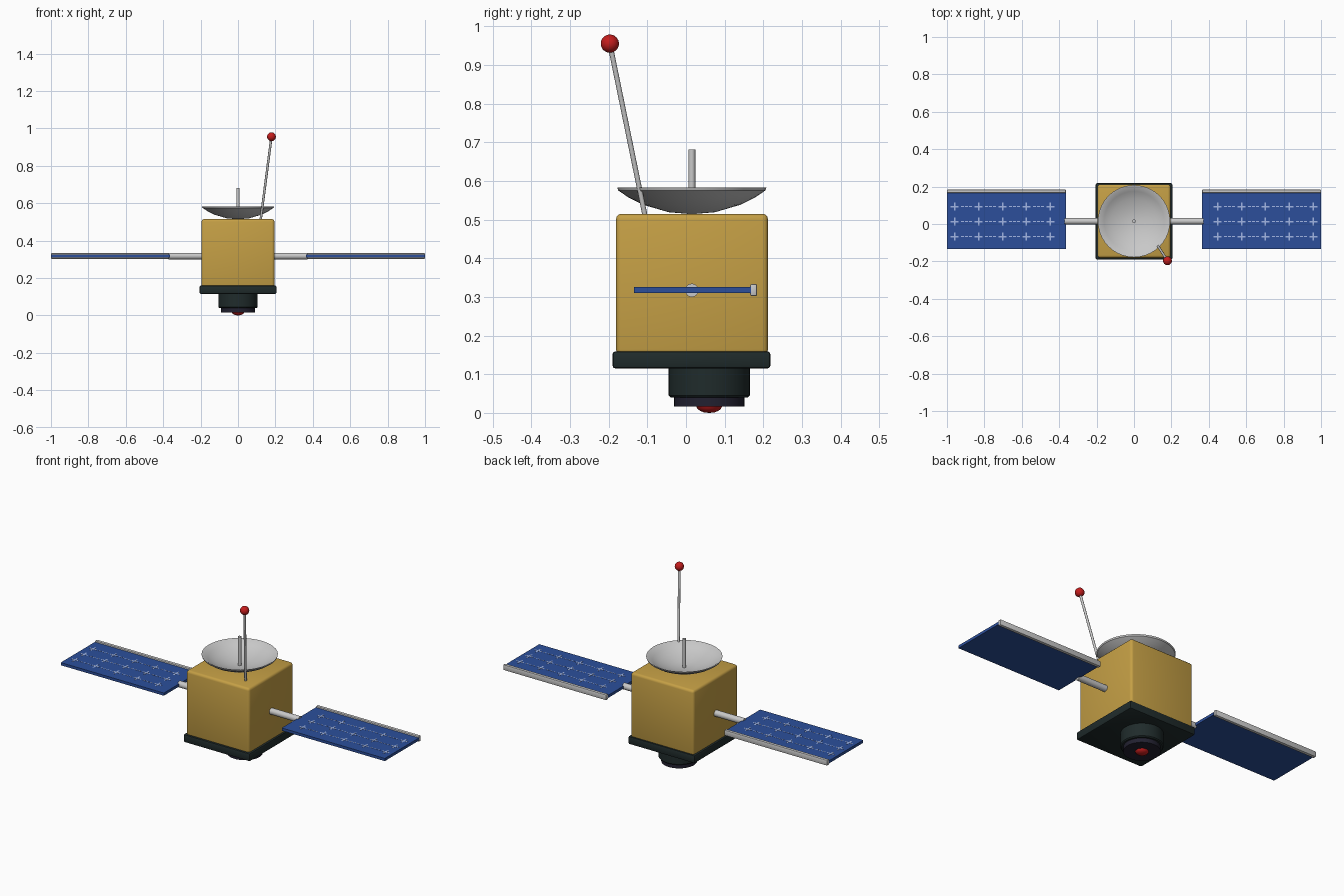
import bpy, bmesh, math
from mathutils import Vector

if "Cube" in bpy.data.objects:
    bpy.data.objects.remove(bpy.data.objects["Cube"])

CY = 0.015  # centre line of body, dish and arms
WING_Z = 0.317


def material(name, rgb):
    m = bpy.data.materials.new(name)
    m.diffuse_color = (*rgb, 1)
    m.use_nodes = True
    m.node_tree.nodes["Principled BSDF"].inputs["Base Color"].default_value = m.diffuse_color
    return m


GOLD = material("gold foil", (0.56, 0.35, 0.06))
BLUE = material("solar blue", (0.025, 0.078, 0.33))
PALE = material("cell line pale blue", (0.36, 0.47, 0.78))
GREY = material("light grey", (0.58, 0.58, 0.58))
DARK = material("dark green black", (0.014, 0.024, 0.024))
VIOLET = material("dark violet", (0.016, 0.015, 0.03))
RED = material("red", (0.55, 0.012, 0.012))


def finish(name, bm, mat, angle=35, bevel=0, segments=3):
    bmesh.ops.recalc_face_normals(bm, faces=bm.faces)
    mesh = bpy.data.meshes.new(name)
    bm.to_mesh(mesh)
    bm.free()
    mesh.materials.append(mat)
    ob = bpy.data.objects.new(name, mesh)
    bpy.context.collection.objects.link(ob)
    bpy.ops.object.select_all(action='DESELECT')
    bpy.context.view_layer.objects.active = ob
    ob.select_set(True)
    if bevel:
        mod = ob.modifiers.new("bevel", 'BEVEL')
        mod.width, mod.segments = bevel, segments
        bpy.ops.object.modifier_apply(modifier=mod.name)
    bpy.ops.object.shade_smooth_by_angle(angle=math.radians(angle))
    return ob


def add_box(bm, lo, hi):
    vs = bmesh.ops.create_cube(bm, size=1)["verts"]
    for v in vs:
        v.co = Vector([lo[i] + (v.co[i] + 0.5) * (hi[i] - lo[i]) for i in range(3)])


def box(name, lo, hi, mat, bevel=0, segments=3):
    bm = bmesh.new()
    add_box(bm, lo, hi)
    return finish(name, bm, mat, bevel=bevel, segments=segments)


def rod(name, a, b, r, mat, sides=16):
    a, b = Vector(a), Vector(b)
    bm = bmesh.new()
    bmesh.ops.create_cone(bm, cap_ends=True, segments=sides, radius1=r, radius2=r, depth=(b - a).length)
    bm.transform((b - a).to_track_quat('Z', 'Y').to_matrix().to_4x4())
    bmesh.ops.translate(bm, verts=bm.verts, vec=(a + b) / 2)
    return finish(name, bm, mat)


def lathe(name, profile, centre_y, mat, sides=40, angle=35):
    """Spin a radius/height profile round a vertical axis."""
    bm = bmesh.new()
    vs = [bm.verts.new((r, 0, z)) for r, z in profile]
    es = [bm.edges.new(p) for p in zip(vs, vs[1:])]
    bmesh.ops.spin(bm, geom=vs + es, cent=(0, 0, 0), axis=(0, 0, 1),
                   angle=math.tau, steps=sides)
    bmesh.ops.remove_doubles(bm, verts=bm.verts, dist=0.0002)
    bmesh.ops.translate(bm, verts=bm.verts, vec=(0, centre_y, 0))
    return finish(name, bm, mat, angle)


# Body and base plate
box("body", (-0.195, -0.181, 0.15), (0.195, 0.212, 0.515), GOLD, 0.014)
box("base_plate", (-0.205, -0.19, 0.115), (0.205, 0.218, 0.159), DARK, 0.007, 2)

# Camera under the base
lathe("camera_barrel", [(0, 0.04), (0.1, 0.04), (0.105, 0.045), (0.105, 0.12), (0, 0.12)], 0.06, DARK)
lathe("camera_ring", [(0, 0.016), (0.091, 0.016), (0.091, 0.045), (0, 0.045)], 0.06, VIOLET)
lathe("camera_lens", [(0, 0), (0.013, 0.001), (0.023, 0.005), (0.03, 0.01), (0.034, 0.018), (0, 0.018)],
      0.06, RED, 24, 45)

# Dish and feed
lathe("dish", [(0, 0.514), (0.06, 0.519), (0.125, 0.538), (0.165, 0.558), (0.19, 0.575), (0.193, 0.583),
               (0.186, 0.582), (0.16, 0.563), (0.122, 0.545), (0.06, 0.526), (0, 0.521)], CY, GREY)
rod("dish_feed", (0, CY, 0.515), (0, CY, 0.681), 0.009, GREY)

# Whip antenna with ball
foot, tip = (0.121, -0.106, 0.51), (0.179, -0.197, 0.955)
rod("antenna_rod", foot, tip, 0.0065, GREY, 12)
bm = bmesh.new()
bmesh.ops.create_uvsphere(bm, u_segments=24, v_segments=16, radius=0.0235)
bmesh.ops.translate(bm, verts=bm.verts, vec=tip)
finish("antenna_ball", bm, RED)

# Solar wings, mirrored left and right
for side, s in (("left", -1), ("right", 1)):
    def span(a, b):
        return (min(s * a, s * b), max(s * a, s * b))

    rod(side + "_arm", (s * 0.18, CY, WING_Z), (s * 0.372, CY, WING_Z), 0.0175, GREY)
    x0, x1 = span(0.364, 1.0)
    box(side + "_panel", (x0, -0.134, 0.310), (x1, 0.168, 0.325), BLUE)
    box(side + "_rail", (x0, 0.166, 0.302), (x1, 0.184, 0.333), GREY, 0.004, 2)

    # Cell markings: crosses joined by thin dashes
    bm = bmesh.new()
    for row in range(3):
        y = 0.093 - 0.08 * row
        for col in range(5):
            x = s * (0.447 + 0.128 * col)
            for hx, hy in ((0.022, 0.004), (0.004, 0.022)):
                add_box(bm, (x - hx, y - hy, 0.324), (x + hx, y + hy, 0.3258))
            if col < 4:
                for k in (0.042, 0.064, 0.086):
                    xd = x + s * k
                    add_box(bm, (xd - 0.008, y - 0.0025, 0.324), (xd + 0.008, y + 0.0025, 0.3258))
    finish(side + "_cell_marks", bm, PALE)
